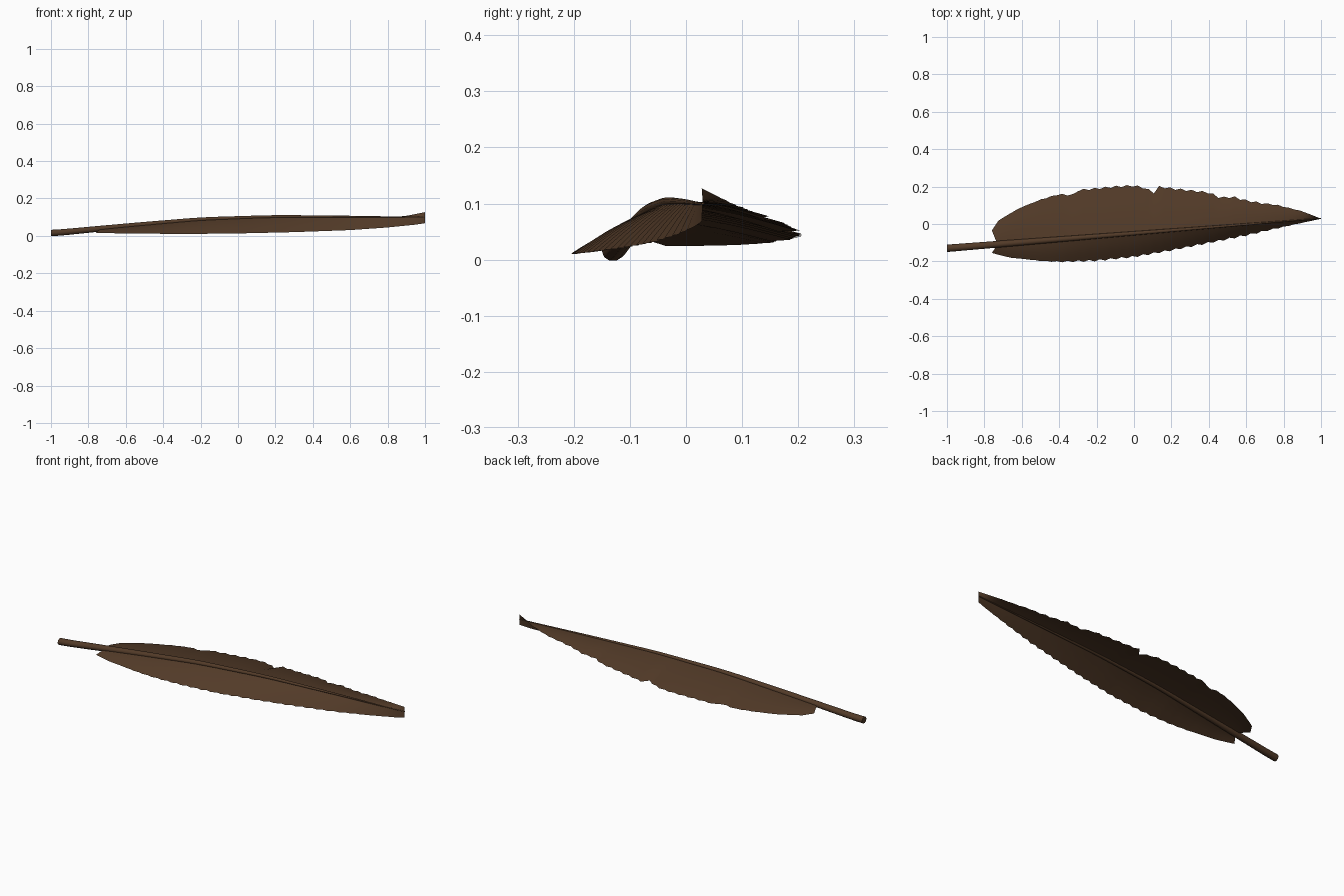
import bpy, bmesh, math
from mathutils import Vector

cube = bpy.data.objects.get("Cube")
if cube:
    bpy.data.objects.remove(cube)

brown = bpy.data.materials.new("dark brown")
brown.use_nodes = True
colour = (0.085, 0.043, 0.021, 1)
brown.diffuse_color = colour
bsdf = brown.node_tree.nodes["Principled BSDF"]
bsdf.inputs["Base Color"].default_value = colour
bsdf.inputs["Roughness"].default_value = 0.8


def lerp(points, x):
    """Piecewise linear height of a profile at x."""
    for (x0, v0), (x1, v1) in zip(points, points[1:]):
        if x <= x1:
            return v0 + (v1 - v0) * max(0, x - x0) / (x1 - x0)
    return points[-1][1]


def smooth(points, x):
    return sum(lerp(points, x + d) for d in (-.08, -.04, 0, .04, .08)) / 5


def make_object(name, bm):
    mesh = bpy.data.meshes.new(name)
    bm.to_mesh(mesh)
    bm.free()
    mesh.materials.append(brown)
    obj = bpy.data.objects.new(name, mesh)
    bpy.context.collection.objects.link(obj)
    bpy.ops.object.select_all(action="DESELECT")
    obj.select_set(True)
    bpy.context.view_layer.objects.active = obj
    bpy.ops.object.shade_smooth_by_angle(angle=math.radians(40))
    return obj


# Shaft profiles along x
SHAFT_TOP = [(-1, .031), (-.6, .067), (-.2, .1), (.2, .112), (.6, .108), (.88, .103), (1, .102)]
SHAFT_RADIUS = [(-1, .018), (-.7, .016), (0, .010), (.5, .006), (1, .002)]


def shaft_centre(x):
    return Vector((x, -.05 + .08 * x, smooth(SHAFT_TOP, x) - lerp(SHAFT_RADIUS, x)))


# Vane outlines: edge y and edge height along x
FRONT_Y = [(-.73, -.155), (-.65, -.18), (-.5, -.197), (-.4, -.202), (-.2, -.195), (0, -.175),
           (.2, -.14), (.4, -.1), (.6, -.06), (.8, -.015), (1, .028)]
FRONT_Z = [(-.73, .015), (-.3, .01), (0, .013), (.3, .02), (.6, .031), (.8, .045), (.95, .06), (1, .068)]
BACK_Y = [(-.73, -.035), (-.7, .02), (-.6, .09), (-.5, .13), (-.4, .16), (-.33, .153), (-.3, .18),
          (-.1, .2), (0, .205), (.07, .19), (.1, .16), (.13, .2), (.2, .19), (.4, .168), (.46, .14),
          (.53, .145), (.6, .125), (.7, .108), (.75, .105), (.9, .068), (1, .028)]
BACK_Z = [(-.73, .024), (-.6, .026), (-.4, .031), (0, .045), (.2, .055), (.4, .067), (.6, .082),
          (.8, .095), (.9, .107), (1, .127)]


def build_shaft():
    bm = bmesh.new()
    sides, rings = 10, []
    for i in range(41):
        x = -1 + i * .05
        c, r = shaft_centre(x), lerp(SHAFT_RADIUS, x)
        rings.append([bm.verts.new(c + Vector((0, r * 1.1 * math.cos(a), r * math.sin(a))))
                      for a in (2 * math.pi * k / sides for k in range(sides))])
    for a, b in zip(rings, rings[1:]):
        for k in range(sides):
            n = (k + 1) % sides
            bm.faces.new((a[k], a[n], b[n], b[k]))
    bm.faces.new(rings[0])
    bm.faces.new(rings[-1])
    bmesh.ops.recalc_face_normals(bm, faces=bm.faces)
    return make_object("shaft", bm)


def build_vane(name, edge_y, edge_z, side, bulge):
    """Thin arched sheet from the shaft to a ragged outer edge."""
    bm = bmesh.new()
    columns, steps, rows = 60, 7, []
    for i in range(columns + 1):
        x = -.73 + 1.73 * i / columns
        root = shaft_centre(x)
        ragged = .005 * (-1) ** i * min(1, max(0, (x + .6) * 3), max(0, (.95 - x) * 3))
        swept = x - .03 * max(0, 1 - (x + .73) / .15)
        tip = Vector((swept, lerp(edge_y, x) + side * ragged, lerp(edge_z, x)))
        row = []
        for j in range(steps + 1):
            t = j / steps
            p = root.lerp(tip, t)
            p.z += bulge * math.sin(math.pi * t) * min(1, abs(tip.y - root.y) / .15)
            row.append(bm.verts.new(p))
        rows.append(row)
    for a, b in zip(rows, rows[1:]):
        for j in range(steps):
            quad = (a[j], b[j], b[j + 1], a[j + 1])
            bm.faces.new(quad if side > 0 else quad[::-1])
    return make_object(name, bm)


build_shaft()
build_vane("front_vane", FRONT_Y, FRONT_Z, -1, .007)
build_vane("back_vane", BACK_Y, BACK_Z, 1, .006)
